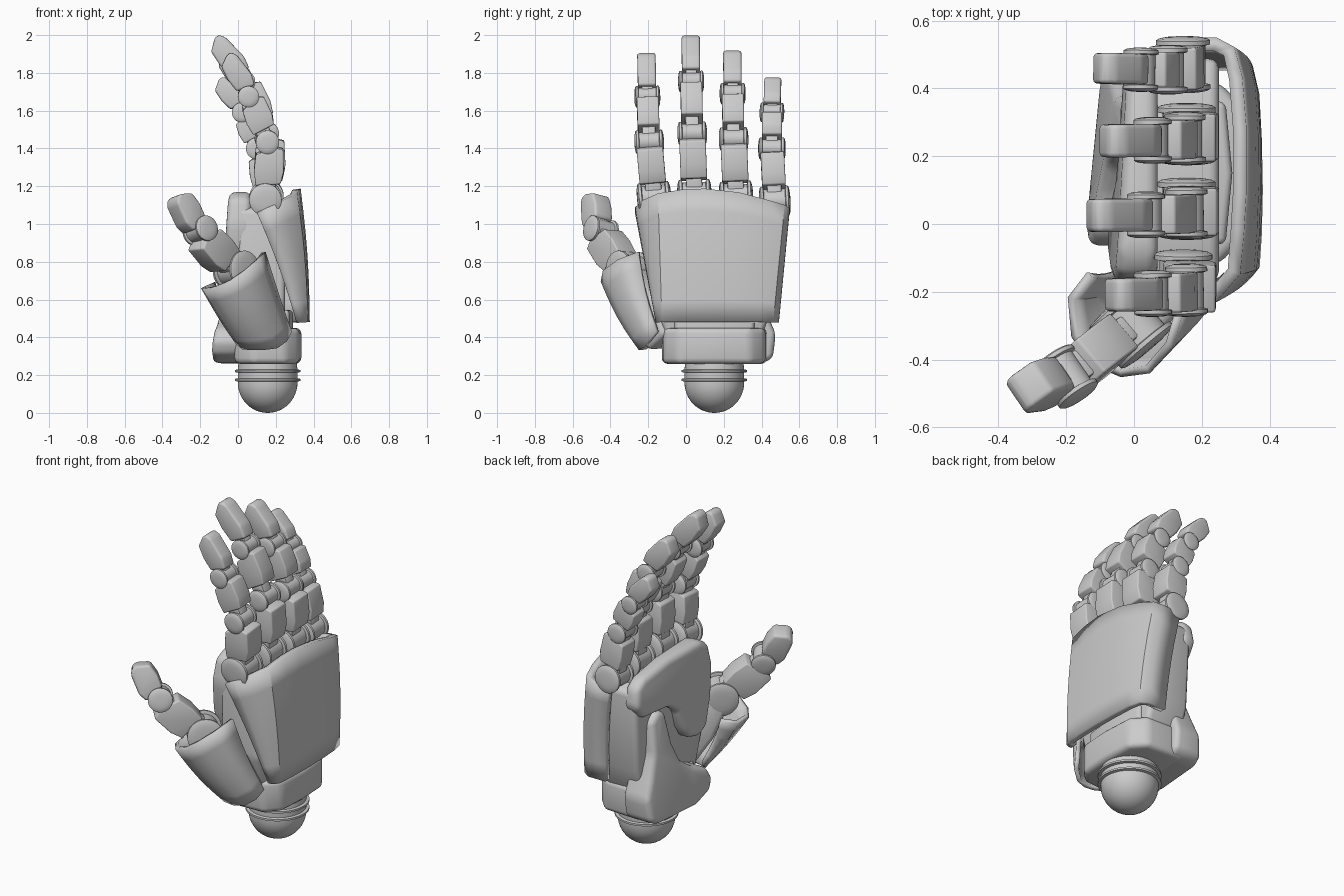
import bpy, bmesh
from math import sin, cos, pi
from mathutils import Matrix, Vector

if "Cube" in bpy.data.objects:
    bpy.data.objects.remove(bpy.data.objects["Cube"])


def finish(name, bm, bevel=0, seg=3):
    bmesh.ops.recalc_face_normals(bm, faces=bm.faces)
    if bevel:
        edges = [e for e in bm.edges if e.calc_face_angle(0) > 0.3]
        bmesh.ops.bevel(bm, geom=edges, offset=bevel, segments=seg,
                        profile=0.5, affect='EDGES', clamp_overlap=True)
    me = bpy.data.meshes.new(name)
    bm.to_mesh(me)
    bm.free()
    ob = bpy.data.objects.new(name, me)
    bpy.context.collection.objects.link(ob)
    return ob


def prism(name, pts, depth, M, bevel=0.015, seg=3, warp=None):
    """Outline in local x/z, extruded along local y."""
    bm = bmesh.new()
    rings = [[bm.verts.new(M @ Vector((a, s * depth / 2, b))) for a, b in pts] for s in (-1, 1)]
    n = len(pts)
    for r in rings:
        bm.faces.new(r)
    for i in range(n):
        j = (i + 1) % n
        bm.faces.new((rings[0][i], rings[0][j], rings[1][j], rings[1][i]))
    if warp:
        for v in bm.verts:
            v.co.x += warp(v.co)
    return finish(name, bm, bevel, seg)


def lathe(name, pts, M, n=36):
    """Radius/height outline turned about local z."""
    bm = bmesh.new()
    rings = [[bm.verts.new(M @ Vector((r * cos(2 * pi * k / n), r * sin(2 * pi * k / n), h)))
              for k in range(n)] for r, h in pts]
    for a, b in zip(rings, rings[1:]):
        for k in range(n):
            bm.faces.new((a[k], a[(k + 1) % n], b[(k + 1) % n], b[k]))
    bm.faces.new(rings[0])
    bm.faces.new(rings[-1])
    return finish(name, bm)


def shell(name, top, bottom, thick, bulge, rows=6):
    """Curved plate lofted between two open sections."""
    bm = bmesh.new()
    grid = []
    for r in range(rows + 1):
        t = r / rows
        grid.append([bm.verts.new(Vector(a).lerp(Vector(b), t) + Vector(bulge) * sin(pi * t))
                     for a, b in zip(top, bottom)])
    for a, b in zip(grid, grid[1:]):
        for i in range(len(a) - 1):
            bm.faces.new((a[i], a[i + 1], b[i + 1], b[i]))
    ob = finish(name, bm)
    m = ob.modifiers.new("thickness", 'SOLIDIFY')
    m.thickness, m.offset = thick, 0
    return ob


def frame(p, q, axis):
    z = (q - p).normalized()
    y = (axis - axis.dot(z) * z).normalized()
    x = y.cross(z)
    M = Matrix((x, y, z)).transposed().to_4x4()
    M.translation = p
    return M


def joint(name, M, r, w):
    h = w / 2
    side = [(0.3 * r, h * 1.04), (0.6 * r, h * 1.02), (0.88 * r, h * 0.97), (r, h * 0.9),
            (r, h * 0.74), (0.82 * r, h * 0.7)]
    pts = [(a, -b) for a, b in side] + side[::-1]
    lathe(name, pts, M @ Matrix.Rotation(pi / 2, 4, 'X'))


def digit(name, pts, axis, widths, radii, t):
    """Chain of jointed segments ending in a wedge-shaped tip."""
    pts, axis = [Vector(p) for p in pts], Vector(axis)
    last = len(pts) - 2
    for i in range(last + 1):
        part = "tip" if i == last else ("lower", "middle")[i]
        p, q, w = pts[i], pts[i + 1], widths[i]
        M, L, r = frame(p, q, axis), (q - p).length, radii[i]
        joint(f"{name}_{part}_joint", M, r, w + 0.035)
        a = 0.62 * r
        prism(f"{name}_{part}_neck", [(a, 0), (a, 0.45 * L), (-a, 0.45 * L), (-a, 0)],
              w * 0.62, M, 0.008, 2)
        if part == "tip":
            prof = [(.42 * t, .17 * L), (.47 * t, .42 * L), (.22 * t, .9 * L), (.05 * t, L),
                    (-.15 * t, L), (-.56 * t, .8 * L), (-.52 * t, .5 * L), (-.36 * t, .2 * L)]
            bev = 0.016
        else:
            # fork lugs reaching the next joint
            prism(f"{name}_{part}_fork", [(.3 * t, .6 * L), (.25 * t, L), (-.25 * t, L), (-.3 * t, .6 * L)],
                  w * 0.7, M, 0.008, 2)
            s = 1.15 if i == 0 else 1
            prof = [(.52 * t * s, .28 * L), (.62 * t * s, .5 * L), (.58 * t * s, .88 * L), (.3 * t, .92 * L),
                    (-.45 * t, .78 * L), (-.5 * t, .5 * L), (-.42 * t, .24 * L)]
            bev = 0.008
        prism(f"{name}_{part}_segment", prof, w, M, bev)


# fingers: (x, y, z) of the three joints and the tip
Y = (0, 1, 0)
W, R = (.14, .115, .097), (.086, .062, .056)
digit("index_finger", [(.145, -.168, 1.135), (.155, -.195, 1.435), (.055, -.205, 1.675), (-.04, -.21, 1.905)], Y, W, R, .13)
digit("middle_finger", [(.155, .045, 1.15), (.155, .033, 1.48), (.035, .027, 1.755), (-.105, .025, 1.997)], Y, W, R, .135)
digit("ring_finger", [(.155, .265, 1.14), (.15, .252, 1.45), (.055, .247, 1.69), (-.06, .245, 1.917)], Y, W, R, .135)
digit("little_finger", [(.145, .47, 1.12), (.10, .455, 1.40), (.02, .455, 1.59), (-.085, .46, 1.775)], Y,
      (.125, .105, .09), (.08, .058, .052), .12)

# thumb
digit("thumb", [(-.01, -.305, .755), (-.2, -.45, .965), (-.345, -.505, 1.135)], (.7, -.72, 0),
      (.13, .115), (.1, .068), .15)
base = frame(Vector((.14, -.13, .4)), Vector((-.01, -.305, .755)), Vector((.7, -.72, 0)))
prism("thumb_base", [(.07, -.04), (.09, .2), (.06, .42), (-.06, .42), (-.12, .2), (-.09, -.04)], .15, base, .03)
shell("thumb_guard",
      [(-.13, -.15, .69), (-.185, -.22, .665), (-.175, -.33, .655), (-.12, -.405, .665), (-.04, -.44, .70),
       (.04, -.43, .755), (.105, -.355, .81), (.135, -.25, .85)],
      [(-.03, -.13, .42), (0, -.17, .37), (.03, -.205, .345), (.08, -.23, .34), (.14, -.24, .34),
       (.2, -.225, .345), (.25, -.19, .38), (.275, -.15, .43)], .025, (0, -.012, -.01))

# back-of-hand plate
shell("back_plate",
      [(.1, -.25, 1.06), (.16, -.25, 1.09), (.23, -.215, 1.125), (.295, -.14, 1.16), (.305, -.02, 1.18),
       (.312, .1, 1.185), (.312, .28, 1.165), (.3, .43, 1.125), (.28, .51, 1.1), (.24, .53, 1.085), (.13, .53, 1.08)],
      [(.31, -.14, .48), (.325, -.14, .48), (.34, -.135, .48), (.352, -.12, .48), (.357, -.03, .48),
       (.36, .1, .48), (.357, .25, .48), (.35, .38, .48), (.335, .45, .48), (.3, .472, .48), (.19, .472, .48)],
      .04, (.012, 0, 0))


def facing_x(x):
    return Matrix(((0, 1, 0, x), (1, 0, 0, 0), (0, 0, 1, 0), (0, 0, 0, 1)))


# palm core and pads (outlines in y, z)
prism("palm_core", [(-.17, 1.08), (0, 1.11), (.3, 1.1), (.49, 1.05), (.46, .57), (.4, .4), (-.1, .38), (-.17, .6)],
      .25, facing_x(.125), .03)
prism("upper_palm_pad",
      [(.5, .97), (.48, 1.08), (.42, 1.12), (.2, 1.16), (-.08, 1.17), (-.15, 1.13), (-.175, 1.0), (-.15, .82),
       (-.1, .66), (-.03, .62), (.06, .64), (.11, .72), (.14, .83), (.21, .88), (.44, .89)],
      .12, facing_x(.01), .035, 4, lambda c: .06 * (c.y - .1) + .06 * (c.z - .95) if c.x < 0 else 0)
prism("heel_pad",
      [(.37, .84), (.31, .89), (.25, .87), (.22, .68), (.17, .56), (.08, .49), (-.03, .45), (-.07, .38), (-.04, .31),
       (.08, .265), (.4, .26), (.46, .29), (.475, .42), (.43, .52), (.38, .65)],
      .14, facing_x(.02), .04, 4,
      lambda c: -.08 * (.89 - c.z) / .63 + .1 * (c.y - .15) if c.x < 0 else 0)

# wrist block (outline in x, y) and ball
plan = Matrix(((1, 0, 0, 0), (0, 0, 1, 0), (0, 1, 0, .355), (0, 0, 0, 1)))
prism("wrist_block", [(-.02, -.06), (.08, -.13), (.25, -.12), (.325, -.04), (.335, .15), (.325, .34), (.25, .42), (.0, .43)],
      .19, plan, .03)
prism("wrist_core", [(.03, -.06), (.27, -.06), (.29, .15), (.27, .36), (.03, .38)], .2,
      Matrix.Translation((0, 0, .09)) @ plan, .02)
ball = [(.158 * sin(pi / 2 * k / 12), .16 - .16 * cos(pi / 2 * k / 12)) for k in range(1, 13)]
ball += [(.158, .166), (.174, .169), (.174, .18), (.158, .183), (.158, .213), (.174, .216), (.174, .227),
         (.158, .23), (.15, .3)]
lathe("wrist_ball", [(.002, 0)] + ball, Matrix.Translation((.157, .15, 0)), 48)

# smooth shading with crisp edges
bpy.ops.object.select_all(action='SELECT')
bpy.context.view_layer.objects.active = bpy.data.objects["wrist_ball"]
bpy.ops.object.shade_smooth_by_angle(angle=0.6)
